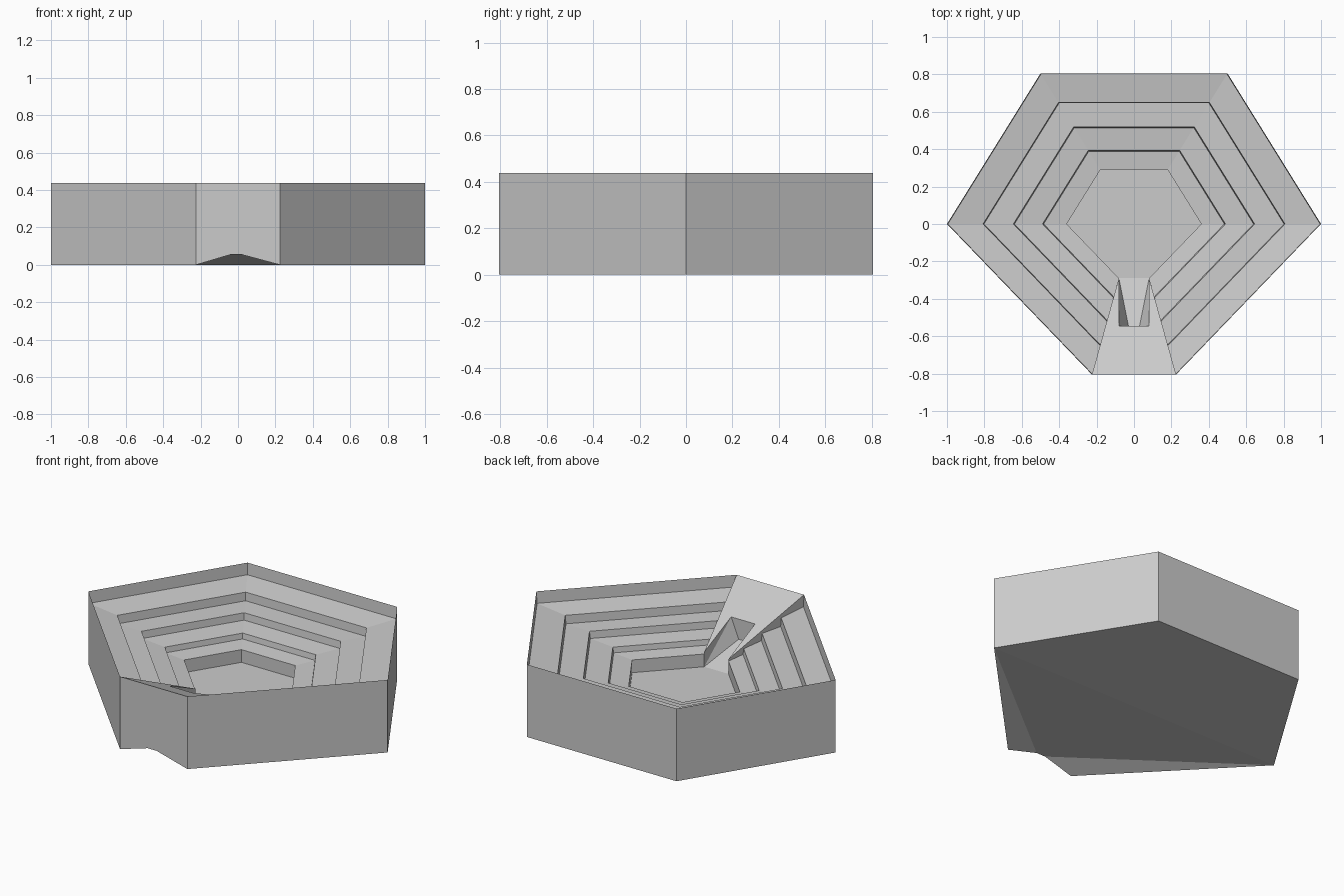
import bpy
import bmesh

cube = bpy.data.objects.get("Cube")
if cube:
    bpy.data.objects.remove(cube, do_unlink=True)

stone = bpy.data.materials.new("grey_stone")
stone.use_nodes = True
stone.diffuse_color = (0.6, 0.6, 0.6, 1)
stone.node_tree.nodes["Principled BSDF"].inputs["Base Color"].default_value = (0.6, 0.6, 0.6, 1)

# Six-sided outline, left open across the front where the ramp goes
OUTLINE = [(0.225, -0.805), (1, 0), (0.5, 0.805), (-0.5, 0.805), (-1, 0), (-0.225, -0.805)]
# Outline scale and height of each level, from base over the rim down to the floor
LEVELS = [(1, 0), (1, 0.438), (0.995, 0.367), (0.807, 0.345), (0.802, 0.295),
          (0.645, 0.292), (0.639, 0.25), (0.489, 0.238), (0.483, 0.205),
          (0.36, 0.195), (0.36, 0.118)]

bm = bmesh.new()


def vert(x, y, z):
    return bm.verts.new((x, y, z))


def face(*verts):
    return bm.faces.new(verts)


# Outer walls, terraces and pit floor
rings = [[vert(x * s, y * s, z) for x, y in OUTLINE] for s, z in LEVELS]
for lower, upper in zip(rings, rings[1:]):
    for i in range(len(OUTLINE) - 1):
        face(lower[i], lower[i + 1], upper[i + 1], upper[i])
face(*rings[-1])

# Front wall and underside with a shallow raised notch
base, rim, floor = rings[0], rings[1], rings[-1]
notch_l, notch_r = vert(0.02, -0.805, 0.055), vert(-0.04, -0.805, 0.055)
face(rim[5], rim[0], base[0], notch_l, notch_r, base[5])
face(base[0], base[1], notch_l)
face(base[5], notch_r, base[4])
face(notch_r, notch_l, base[1], base[4])
face(*base[1:5])

# Entrance ramp with a slot cut down to the floor
lips, slots = [], []
for side, corner in ((1, 0), (-1, 5)):
    end = vert(side * 0.081, -0.29, 0.207)
    lip = vert(side * 0.08, -0.545, 0.322)
    slot = vert(side * 0.03, -0.545, 0.2)
    face(*[r[corner] for r in rings[1:]], end)      # skirt beside terraces
    face(rim[corner], end, lip)                     # ramp shoulder
    face(end, floor[corner], lip)                   # slot side
    face(lip, floor[corner], slot)
    lips.append(lip)
    slots.append(slot)
face(rim[0], rim[5], lips[1], lips[0])
face(lips[0], lips[1], slots[1], slots[0])
face(slots[0], slots[1], floor[5], floor[0])

bmesh.ops.recalc_face_normals(bm, faces=bm.faces)
mesh = bpy.data.meshes.new("terraced_pit")
bm.to_mesh(mesh)
bm.free()
mesh.materials.append(stone)
pit = bpy.data.objects.new("terraced_pit", mesh)
bpy.context.collection.objects.link(pit)
